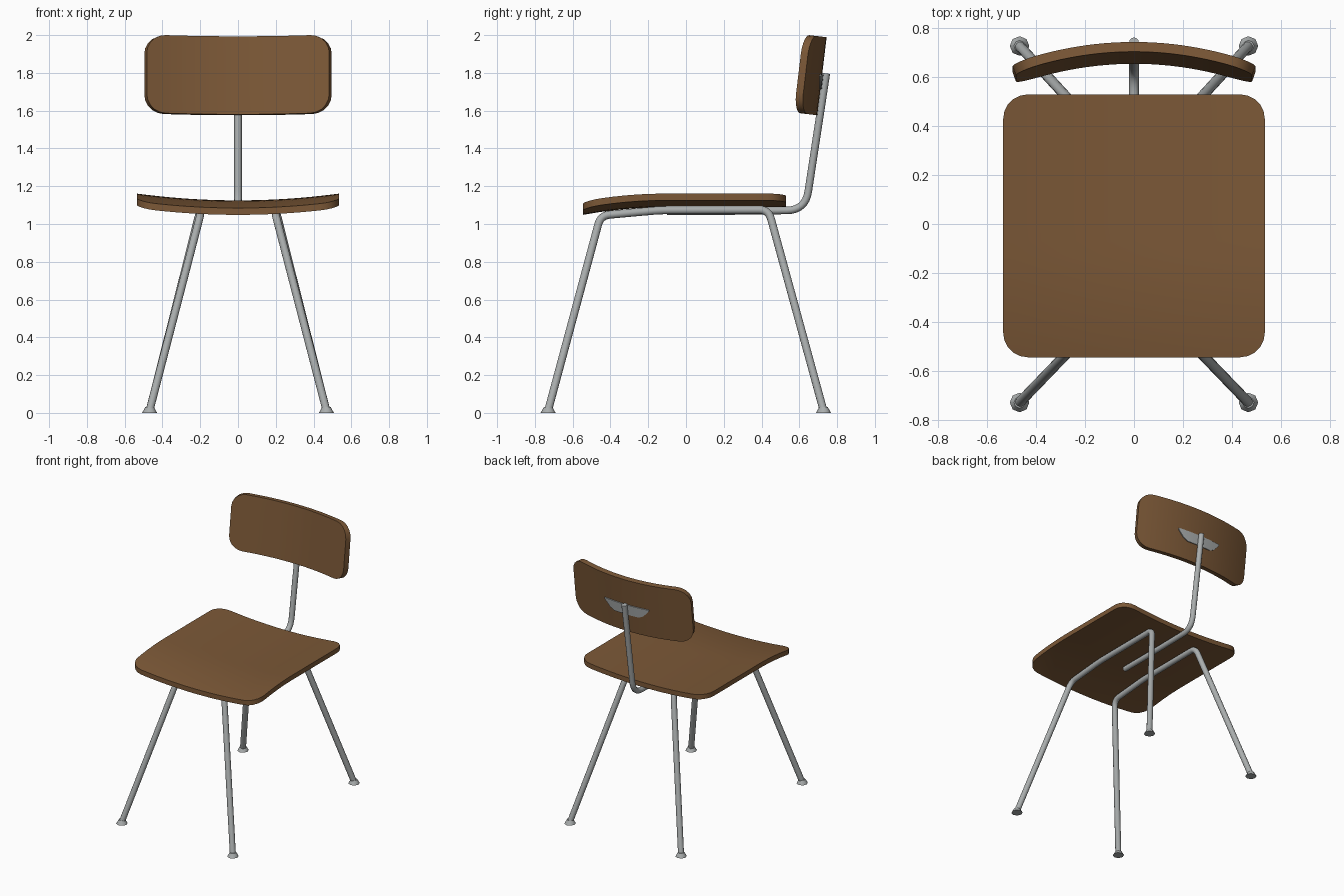
import bpy, bmesh, math
from mathutils import Vector

if "Cube" in bpy.data.objects:
    bpy.data.objects.remove(bpy.data.objects["Cube"])


def material(name, rgb):
    m = bpy.data.materials.new(name)
    m.diffuse_color = (*rgb, 1)
    m.use_nodes = True
    m.node_tree.nodes["Principled BSDF"].inputs["Base Color"].default_value = m.diffuse_color
    return m


WOOD = material("brown wood", (0.2, 0.098, 0.038))
METAL = material("grey metal", (0.40, 0.42, 0.42))


def finish(ob, name, mat):
    ob.name = name
    ob.data.materials.clear()
    ob.data.materials.append(mat)
    bpy.ops.object.select_all(action='DESELECT')
    ob.select_set(True)
    bpy.context.view_layer.objects.active = ob
    bpy.ops.object.shade_smooth_by_angle(angle=math.radians(40))


def rounded_rows(w, h, r, mid, seg=5):
    """(position, half width) rows of a rounded rectangle"""
    arc = [(h - r + r * math.sin(i / seg * math.pi / 2),
            w - r + r * math.cos(i / seg * math.pi / 2)) for i in range(seg + 1)]
    low = [(-v, x) for v, x in reversed(arc)]
    span = h - r
    inner = [(-span + 2 * span * i / mid, w) for i in range(1, mid)]
    return low + inner + arc


def panel(name, rows, side_a, side_b, mat, cols=20):
    """Closed curved board between two surface functions"""
    bm = bmesh.new()
    grids = []
    for f in (side_a, side_b):
        grids.append([[bm.verts.new(f(w * (2 * c / cols - 1), v))
                       for c in range(cols + 1)] for v, w in rows])
    a, b = grids
    n = len(rows)
    for g in grids:
        for i in range(n - 1):
            for c in range(cols):
                bm.faces.new((g[i][c], g[i][c + 1], g[i + 1][c + 1], g[i + 1][c]))
    ring = ([(0, c) for c in range(cols)] + [(i, cols) for i in range(n - 1)]
            + [(n - 1, c) for c in range(cols, 0, -1)] + [(i, 0) for i in range(n - 1, 0, -1)])
    for (i, c), (j, d) in zip(ring, ring[1:] + ring[:1]):
        bm.faces.new((a[i][c], a[j][d], b[j][d], b[i][c]))
    bmesh.ops.recalc_face_normals(bm, faces=bm.faces)
    me = bpy.data.meshes.new(name)
    bm.to_mesh(me)
    bm.free()
    ob = bpy.data.objects.new(name, me)
    bpy.context.collection.objects.link(ob)
    finish(ob, name, mat)


def tube(name, points, bend, radius):
    """Round bar through points, with filleted corners"""
    p = [Vector(q) for q in points]
    path = [p[0]]
    for k in range(1, len(p) - 1):
        s = p[k] + (p[k - 1] - p[k]).normalized() * bend
        e = p[k] + (p[k + 1] - p[k]).normalized() * bend
        for i in range(9):
            t = i / 8
            path.append(s * (1 - t) ** 2 + p[k] * 2 * t * (1 - t) + e * t * t)
    path.append(p[-1])
    cu = bpy.data.curves.new(name, 'CURVE')
    cu.dimensions = '3D'
    cu.bevel_depth = radius
    cu.bevel_resolution = 4
    cu.use_fill_caps = True
    sp = cu.splines.new('POLY')
    sp.points.add(len(path) - 1)
    for q, co in zip(sp.points, path):
        q.co = (*co, 1)
    ob = bpy.data.objects.new(name, cu)
    bpy.context.collection.objects.link(ob)
    bpy.ops.object.select_all(action='DESELECT')
    ob.select_set(True)
    bpy.context.view_layer.objects.active = ob
    bpy.ops.object.convert(target='MESH')
    finish(bpy.context.view_layer.objects.active, name, METAL)


# Seat: dished across, dropping at the front edge
def seat_surface(offset):
    def f(x, v):
        drop = max(0, (-0.1 - v) / 0.445) ** 2
        return (x, v - 0.0075, 1.125 + 0.036 * (x / 0.535) ** 2 - 0.042 * drop - offset)
    return f


panel("seat", rounded_rows(0.535, 0.5375, 0.1, 14), seat_surface(0), seat_surface(0.036), WOOD)

# Backrest: wraps forward at the ends and leans back
LEAN = math.atan(0.12)


def back_surface(t):
    def f(x, v):
        k = 0.085 / 0.483 ** 2
        normal = Vector((2 * k * x, 1)).normalized() * t
        d = -k * x * x + normal.y
        return (x + normal.x, 0.68 + d * math.cos(LEAN) + v * math.sin(LEAN),
                1.787 + v * math.cos(LEAN) - d * math.sin(LEAN))
    return f


panel("backrest", rounded_rows(0.483, 0.208, 0.1, 4), back_surface(0), back_surface(0.04), WOOD)

# Bracket plate behind the backrest
panel("back_bracket", [(-0.068, 0.10), (-0.05, 0.135), (0.0, 0.18), (0.01, 0.18)],
      back_surface(0.03), back_surface(0.047), METAL, 12)

# Post carrying the backrest
tube("back_post", [(0, -0.1, 1.068), (0, 0.17, 1.068), (0, 0.632, 1.073), (0, 0.743, 1.797)],
     0.1, 0.02)

# Side frames (front leg, under-seat rail, rear leg) and feet
for side, s in (("left", -1), ("right", 1)):
    tube(side + "_leg_frame",
         [(s * 0.468, -0.73, 0.012), (s * 0.2, -0.452, 1.045), (s * 0.2, -0.14, 1.073),
          (s * 0.2, 0.437, 1.075), (s * 0.468, 0.728, 0.012)], 0.05, 0.021)
    for end, y in (("front", -0.73), ("rear", 0.728)):
        bpy.ops.mesh.primitive_cone_add(vertices=8, radius1=0.04, radius2=0.023, depth=0.03,
                                        location=(s * 0.468, y, 0.015))
        finish(bpy.context.object, side + "_" + end + "_foot", METAL)
